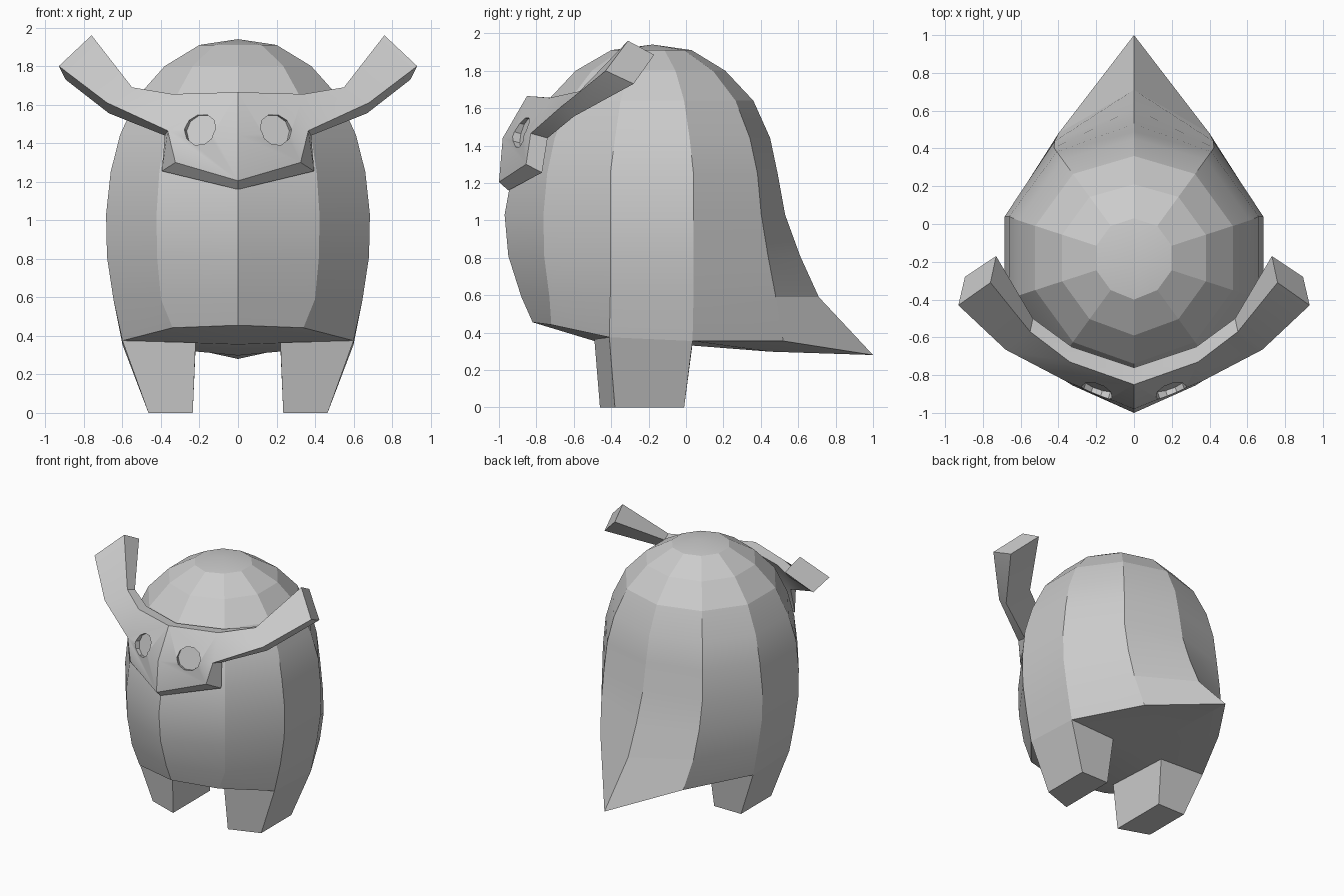
import bpy, bmesh, math
from mathutils import Vector

if "Cube" in bpy.data.objects:
    bpy.data.objects.remove(bpy.data.objects["Cube"])

grey = bpy.data.materials.new("stone_grey")
grey.diffuse_color = (0.6, 0.6, 0.6, 1)
grey.use_nodes = True
grey.node_tree.nodes["Principled BSDF"].inputs["Base Color"].default_value = grey.diffuse_color


def make(name, verts, faces, angle=None):
    """Build half a part on +x, mirror it to -x and apply."""
    mesh = bpy.data.meshes.new(name)
    mesh.from_pydata(verts, [], faces)
    bm = bmesh.new()
    bm.from_mesh(mesh)
    bmesh.ops.remove_doubles(bm, verts=bm.verts, dist=1e-5)
    bm.to_mesh(mesh)
    bm.free()
    ob = bpy.data.objects.new(name, mesh)
    bpy.context.collection.objects.link(ob)
    mesh.materials.append(grey)
    ob.modifiers.new("mirror", "MIRROR").merge_threshold = 0.0005
    apply_all(ob)
    bm = bmesh.new()
    bm.from_mesh(mesh)
    bmesh.ops.recalc_face_normals(bm, faces=bm.faces)
    bm.to_mesh(mesh)
    bm.free()
    if angle:
        bpy.ops.object.shade_smooth_by_angle(angle=math.radians(angle))
    return ob


def apply_all(ob):
    bpy.ops.object.select_all(action="DESELECT")
    ob.select_set(True)
    bpy.context.view_layer.objects.active = ob
    for mod in list(ob.modifiers):
        bpy.ops.object.modifier_apply(modifier=mod.name)


# Body: ten-sided rings, pulled to a crease in front and a tail behind
CY = -0.18
rings = [  # z, radius, front y, back y, extra y on the rear side corner
    (1.91, 0.21, -0.40, 0.03, 0),
    (1.80, 0.40, -0.59, 0.21, 0),
    (1.64, 0.55, -0.74, 0.36, 0),
    (1.44, 0.645, -0.85, 0.45, 0),
    (1.25, 0.695, -0.93, 0.49, 0),
    (1.03, 0.72, -0.97, 0.53, 0),
    (0.81, 0.715, -0.95, 0.61, 0.04),
    (0.59, 0.68, -0.88, 0.71, 0.11),
]
verts = [(0, CY, 1.94)]
for z, r, front, back, pull in rings:
    for i in range(6):
        a = math.radians(36 * i)
        x, y = r * math.sin(a), CY - r * math.cos(a)
        if z < 1.3 and i in (2, 3):
            y = -0.405 if i == 2 else 0.04
        y = front if i == 0 else back if i == 5 else y + (pull if i == 4 else 0)
        verts.append((0 if i in (0, 5) else x, y, z))
# sloping hem, then the keel line under the belly
verts += [(0, -0.82, 0.455), (0.34, -0.72, 0.442), (0.60, -0.41, 0.375),
          (0.60, 0.035, 0.355), (0.34, 0.52, 0.355), (0, 1.0, 0.28)]
verts += [(0, -0.49, 0.355), (0, 0.04, 0.33), (0, 0.45, 0.298)]
faces = [(0, i + 1, i + 2) for i in range(5)]
for k in range(len(rings)):
    s = 1 + 6 * k
    faces += [(s + i, s + i + 1, s + i + 7, s + i + 6) for i in range(5)]
h = 1 + 6 * len(rings)
c = h + 6
faces += [(h, h + 1, h + 2, c), (h + 2, h + 3, c + 1, c),
          (h + 3, h + 4, c + 2, c + 1), (h + 4, h + 5, c + 2)]
make("body", verts, faces, 14)

# Legs: tapered blocks under the hem
make("legs",
     [(0.60, -0.41, 0.375), (0.60, 0.035, 0.355), (0.22, 0.035, 0.34), (0.22, -0.49, 0.365),
      (0.465, -0.38, 0), (0.465, -0.01, 0), (0.235, -0.01, 0), (0.235, -0.46, 0)],
     [(0, 1, 2, 3), (4, 5, 6, 7)] + [(i, (i + 1) % 4, (i + 1) % 4 + 4, i + 4) for i in range(4)])

# Mask with horns: front sheet, back sheet, and a rim between them
front = [(0, -0.85, 1.665), (0.34, -0.73, 1.655), (0.55, -0.57, 1.69), (0.76, -0.31, 1.96),
         (0.93, -0.43, 1.80), (0.68, -0.665, 1.61), (0.365, -0.83, 1.465),
         (0.325, -0.855, 1.30), (0, -1.0, 1.205), (0, -0.98, 1.44)]
back = [(0, -0.76, 1.65), (0.33, -0.65, 1.65), (0.535, -0.5, 1.67), (0.73, -0.17, 1.885),
        (0.895, -0.28, 1.73), (0.67, -0.60, 1.555), (0.38, -0.74, 1.44),
        (0.395, -0.77, 1.255), (0, -0.95, 1.16), (0, -0.89, 1.42)]
sheet = [(0, 1, 6, 9), (9, 6, 7, 8), (1, 2, 5, 6), (2, 3, 4, 5)]
faces = sheet + [tuple(i + 10 for i in f) for f in sheet]
faces += [(i, i + 1, i + 11, i + 10) for i in range(8)]
mask = make("horned_mask", front + back, faces)

# Eye sockets: shallow ten-sided recesses cut square to the mask
axis = Vector((0.32, -0.9, 0.25)).normalized()
side = axis.cross(Vector((0, 0, 1))).normalized()
up = side.cross(axis)
centre = Vector((0.2, -0.895, 1.475))
N = 10
verts = [centre + axis * d + (side * math.cos(t) + up * math.sin(t)) * 0.086
         for d in (-0.045, 0.12) for t in (2 * math.pi * i / N for i in range(N))]
faces = [tuple(range(N)), tuple(range(N, 2 * N))]
faces += [(i, (i + 1) % N, (i + 1) % N + N, i + N) for i in range(N)]
cutter = make("eye_cutter", verts, faces)
cutter.hide_render = True
cut = mask.modifiers.new("eyes", "BOOLEAN")
cut.operation, cut.solver, cut.object = "DIFFERENCE", "EXACT", cutter
apply_all(mask)
bpy.ops.object.shade_smooth_by_angle(angle=math.radians(25))
bpy.data.objects.remove(cutter)
